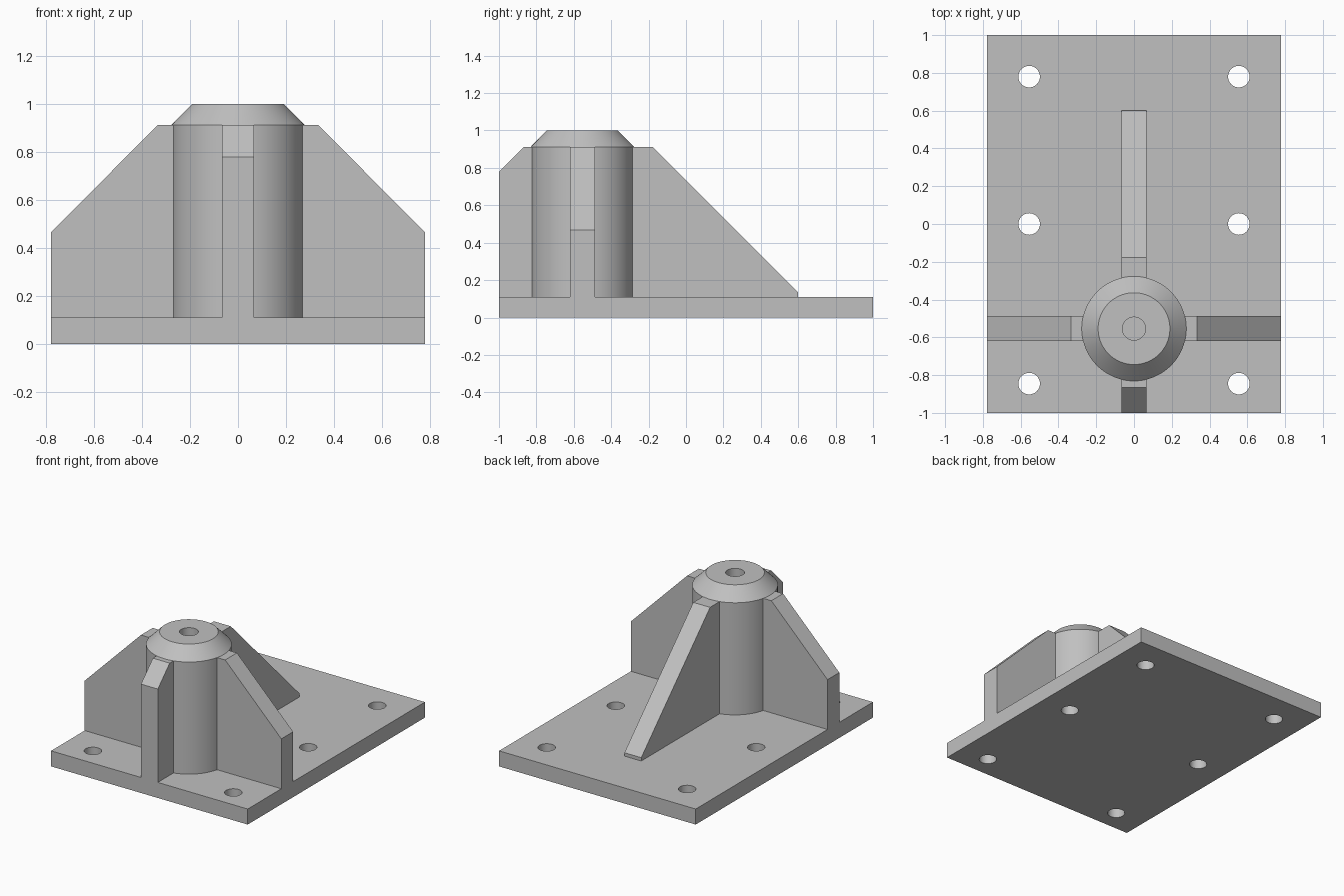
import bpy
import bmesh
import math
from mathutils import Matrix, Vector

if "Cube" in bpy.data.objects:
    bpy.data.objects.remove(bpy.data.objects["Cube"], do_unlink=True)

HALF_W, HALF_L, BASE_T = 0.777, 1.0, 0.111
BOSS_Y, BOSS_R = -0.554, 0.277
SHOULDER, RIB_T, RIB_START = 0.912, 0.133, 0.2

grey = bpy.data.materials.new("light_grey_metal")
grey.use_nodes = True
colour = (0.53, 0.53, 0.53, 1)
grey.diffuse_color = colour
grey.node_tree.nodes["Principled BSDF"].inputs["Base Color"].default_value = colour


def make_object(name, bm):
    bmesh.ops.recalc_face_normals(bm, faces=bm.faces)
    mesh = bpy.data.meshes.new(name)
    bm.to_mesh(mesh)
    bm.free()
    mesh.materials.append(grey)
    obj = bpy.data.objects.new(name, mesh)
    bpy.context.collection.objects.link(obj)
    return obj


def smooth(obj):
    bpy.ops.object.select_all(action="DESELECT")
    obj.select_set(True)
    bpy.context.view_layer.objects.active = obj
    bpy.ops.object.shade_smooth_by_angle(angle=math.radians(30))


# Base plate with six bolt holes
bm = bmesh.new()
bmesh.ops.create_cube(bm, size=1, matrix=Matrix.Translation((0, 0, BASE_T / 2))
                      @ Matrix.Diagonal((2 * HALF_W, 2 * HALF_L, BASE_T, 1)))
plate = make_object("base_plate", bm)

bm = bmesh.new()
for x in (-0.555, 0.555):
    for y in (-0.845, 0, 0.78):
        bmesh.ops.create_cone(bm, cap_ends=True, segments=48, radius1=0.057, radius2=0.057,
                              depth=0.5, matrix=Matrix.Translation((x, y, BASE_T / 2)))
cutter = make_object("bolt_hole_cutter", bm)
cutter.hide_render = True

bpy.context.view_layer.objects.active = plate
cut = plate.modifiers.new("bolt_holes", "BOOLEAN")
cut.operation = "DIFFERENCE"
cut.solver = "EXACT"
cut.object = cutter
bpy.ops.object.modifier_apply(modifier=cut.name)
bpy.data.objects.remove(cutter, do_unlink=True)
smooth(plate)

# Chamfered boss with a blind bore, turned from a profile
profile = [(0, BASE_T), (BOSS_R, BASE_T), (BOSS_R, SHOULDER), (0.19, 1.0),
           (0.061, 1.0), (0.061, 0.4), (0, 0.4)]
bm = bmesh.new()
points = [bm.verts.new((r, BOSS_Y, z)) for r, z in profile]
edges = [bm.edges.new(pair) for pair in zip(points, points[1:])]
bmesh.ops.spin(bm, geom=points + edges, cent=(0, BOSS_Y, 0), axis=(0, 0, 1),
               angle=2 * math.pi, steps=96, use_merge=True)
bmesh.ops.remove_doubles(bm, verts=bm.verts, dist=0.0001)
smooth(make_object("boss", bm))


# Gusset ribs radiating from the boss: flat top, slope, upright end
def rib(name, angle, flat_end, reach, end_height):
    outline = [(RIB_START, BASE_T), (reach, BASE_T), (reach, end_height),
               (flat_end, SHOULDER), (RIB_START, SHOULDER)]
    bm = bmesh.new()
    face = bm.faces.new([bm.verts.new((d, -RIB_T / 2, z)) for d, z in outline])
    side = bmesh.ops.extrude_face_region(bm, geom=[face])
    bmesh.ops.translate(bm, vec=Vector((0, RIB_T, 0)),
                        verts=[v for v in side["geom"] if isinstance(v, bmesh.types.BMVert)])
    bm.transform(Matrix.Translation((0, BOSS_Y, 0))
                 @ Matrix.Rotation(math.radians(angle), 4, "Z"))
    make_object(name, bm)


rib("left_rib", 0, 0.333, HALF_W, 0.467)
rib("right_rib", 180, 0.333, HALF_W, 0.467)
rib("back_rib", 90, 0.377, 1.154, 0.135)
rib("front_rib", 270, 0.312, HALF_L + BOSS_Y, 0.778)
